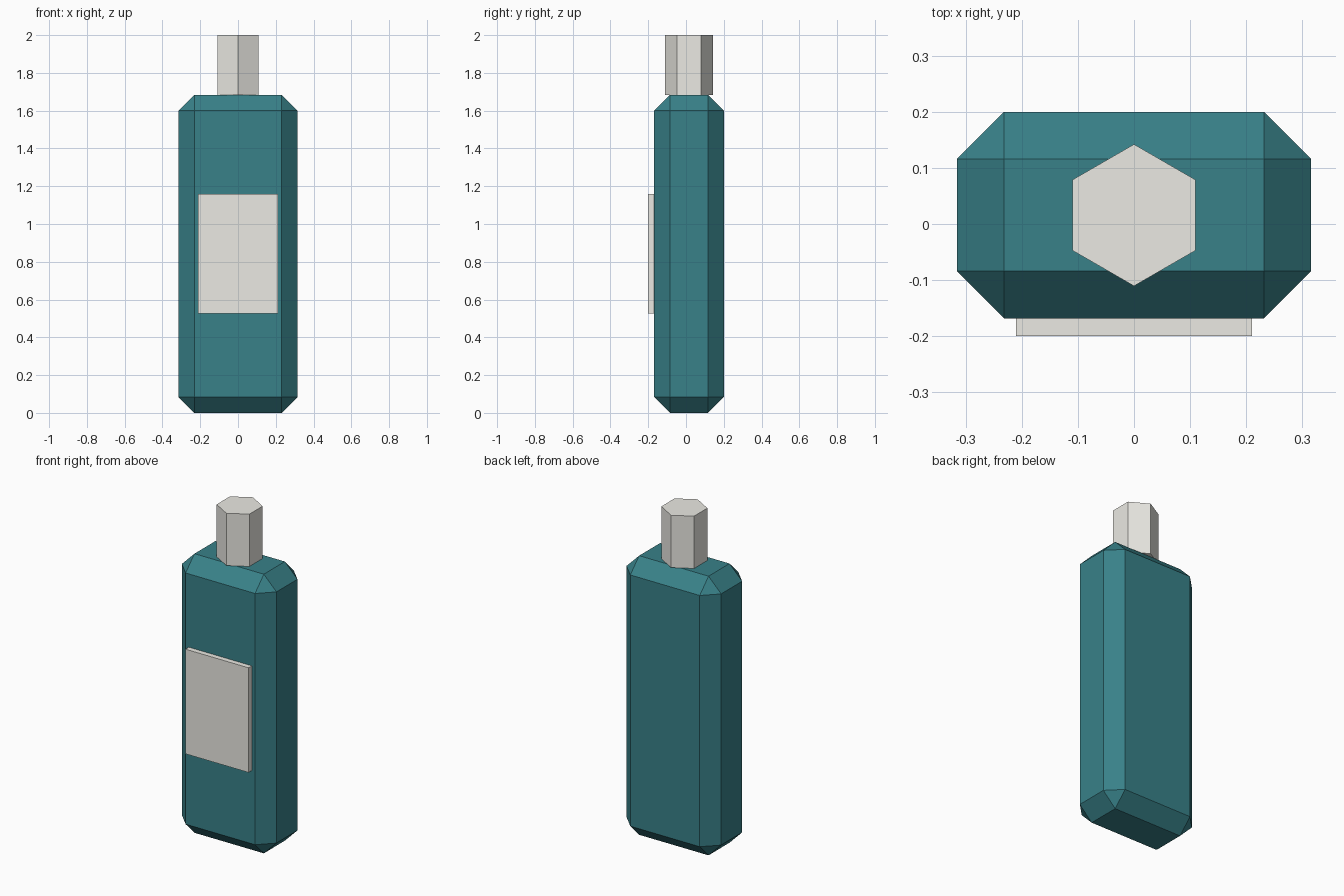
import bpy, bmesh
from math import pi
from mathutils import Matrix

if "Cube" in bpy.data.objects:
    bpy.data.objects.remove(bpy.data.objects["Cube"])

Y_MID = 0.0158  # body axis; the label in front shifts it off y = 0


def material(name, rgb):
    mat = bpy.data.materials.new(name)
    mat.diffuse_color = (*rgb, 1)
    mat.use_nodes = True
    mat.node_tree.nodes["Principled BSDF"].inputs["Base Color"].default_value = mat.diffuse_color
    return mat


teal = material("teal", (0.04, 0.22, 0.25))
cream = material("cream", (0.83, 0.82, 0.77))


def finish(bm, name, mat):
    bmesh.ops.recalc_face_normals(bm, faces=bm.faces)
    mesh = bpy.data.meshes.new(name)
    bm.to_mesh(mesh)
    bm.free()
    mesh.materials.append(mat)
    obj = bpy.data.objects.new(name, mesh)
    bpy.context.collection.objects.link(obj)
    return obj


def box(name, mat, size, centre, chamfer=0):
    bm = bmesh.new()
    bmesh.ops.create_cube(bm, size=1, matrix=Matrix.Translation(centre) @ Matrix.Diagonal((*size, 1)))
    if chamfer:
        bmesh.ops.bevel(bm, geom=bm.edges[:], offset=chamfer, segments=1, affect='EDGES')
    return finish(bm, name, mat)


# Chamfered bottle body
box("bottle_body", teal, (0.6316, 0.3684, 1.6842), (0, Y_MID, 0.8421), 0.0842)

# Raised front label
box("label", cream, (0.4211, 0.0316, 0.6316), (0, Y_MID - 0.2, 0.8421))

# Hexagonal cap, points facing front and back
bm = bmesh.new()
bmesh.ops.create_cone(bm, cap_ends=True, segments=6, radius1=0.1263, radius2=0.1263, depth=0.3158)
if max(abs(v.co.x) for v in bm.verts) > 0.12:
    bmesh.ops.rotate(bm, verts=bm.verts, matrix=Matrix.Rotation(pi / 6, 3, 'Z'))
bmesh.ops.translate(bm, verts=bm.verts, vec=(0, Y_MID, 1.8421))
finish(bm, "cap", cream)
